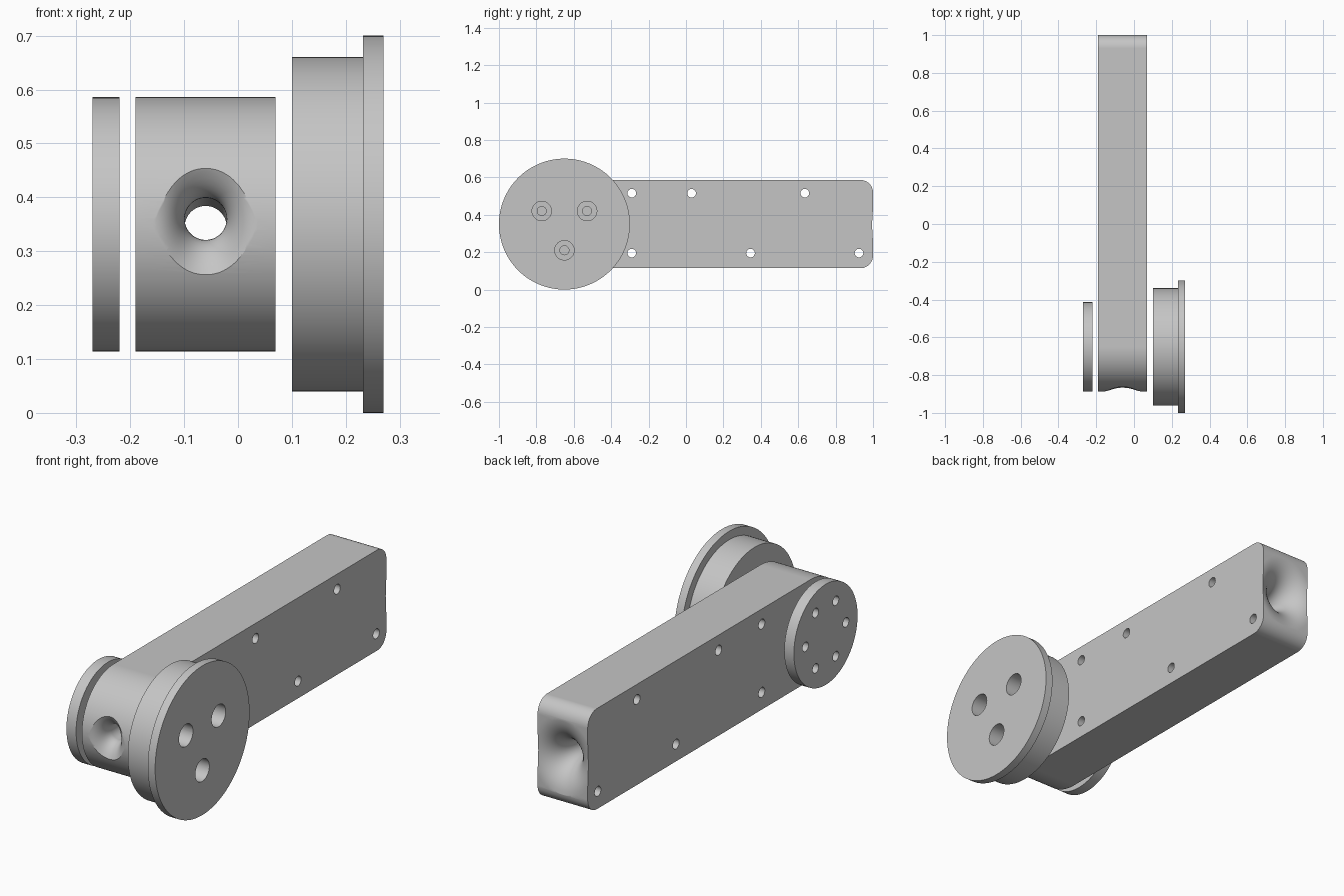
import bpy
import bmesh
from math import sin, cos, pi, radians

cube = bpy.data.objects.get("Cube")
if cube:
    bpy.data.objects.remove(cube, do_unlink=True)

GREY = (0.56, 0.56, 0.56, 1)
metal = bpy.data.materials.new("plain_grey")
metal.use_nodes = True
metal.diffuse_color = GREY
metal.node_tree.nodes["Principled BSDF"].inputs["Base Color"].default_value = GREY

PIVOT_Y, PIVOT_Z = -0.65, 0.35
ARM_R = 0.236
ARM_MID_X = -0.06


def loft(name, rings):
    """Closed solid skinned through rings of equal point count."""
    bm = bmesh.new()
    loops = [[bm.verts.new(p) for p in ring] for ring in rings]
    n = len(loops[0])
    for a, b in zip(loops, loops[1:]):
        for i in range(n):
            j = (i + 1) % n
            bm.faces.new((a[i], a[j], b[j], b[i]))
    bm.faces.new(loops[0])
    bm.faces.new(loops[-1])
    bmesh.ops.recalc_face_normals(bm, faces=bm.faces)
    mesh = bpy.data.meshes.new(name)
    bm.to_mesh(mesh)
    bm.free()
    mesh.materials.append(metal)
    obj = bpy.data.objects.new(name, mesh)
    bpy.context.collection.objects.link(obj)
    return obj


def turned(name, y, z, steps, n=96):
    """Round solid along x; steps are (x, radius) pairs."""
    return loft(name, [[(x, y + r * cos(2 * pi * i / n), z + r * sin(2 * pi * i / n))
                        for i in range(n)] for x, r in steps])


def activate(obj):
    bpy.ops.object.select_all(action="DESELECT")
    obj.select_set(True)
    bpy.context.view_layer.objects.active = obj


def cut(obj, cutters):
    activate(obj)
    for cutter in cutters:
        cutter.hide_render = True
        mod = obj.modifiers.new("cut", "BOOLEAN")
        mod.operation = "DIFFERENCE"
        mod.solver = "EXACT"
        mod.object = cutter
        bpy.ops.object.modifier_apply(modifier=mod.name)
        bpy.data.objects.remove(cutter, do_unlink=True)


def finish(obj):
    activate(obj)
    bpy.ops.object.shade_smooth_by_angle(angle=radians(30))
    mod = obj.modifiers.new("weighted_normals", "WEIGHTED_NORMAL")
    mod.keep_sharp = True


def arc(y, z, r, start, end, n):
    return [(y + r * cos(radians(start + (end - start) * i / n)),
             z + r * sin(radians(start + (end - start) * i / n))) for i in range(n + 1)]


# Arm: round front end, small rounded corners at the back
corner = 0.068
outline = arc(PIVOT_Y, PIVOT_Z, ARM_R, 90, 270, 64)
outline += arc(1 - corner, PIVOT_Z - ARM_R + corner, corner, -90, 0, 12)
outline += arc(1 - corner, PIVOT_Z + ARM_R - corner, corner, 0, 90, 12)
arm = loft("arm", [[(x, y, z) for y, z in outline] for x in (-0.19, 0.07)])

# Lengthwise bore with flared mouths
BORE_R = 0.039


def bore_ring(y, z, rx, rz, n=64):
    return [(ARM_MID_X + rx * cos(2 * pi * i / n), y, z + rz * sin(2 * pi * i / n))
            for i in range(n)]


def flare(y, inward, z, depth, grow_x, grow_z, steps=14):
    """Rings from the outside of a mouth down to the plain bore."""
    rings = [bore_ring(y - inward * 0.08, z, BORE_R + grow_x, BORE_R + grow_z)]
    for k in range(steps + 1):
        a = pi / 2 * (1 - k / steps)
        rings.append(bore_ring(y + inward * depth * (1 - sin(a)), z,
                               BORE_R + grow_x * (1 - cos(a)),
                               BORE_R + grow_z * (1 - cos(a))))
    return rings


front_mouth = flare(PIVOT_Y - ARM_R, 1, 0.36, 0.09, 0.06, 0.17)
back_mouth = flare(1, -1, 0.345, 0.16, 0.12, 0.15)
bore = loft("bore_cutter", front_mouth + back_mouth[::-1])

# Cross holes through the arm
holes = [(y, 0.515) for y in (-0.29, 0.03, 0.635)]
holes += [(y, 0.195) for y in (-0.29, 0.345, 0.925)]
cut(arm, [bore] + [turned("hole_cutter", y, z, [(-0.3, 0.023), (0.2, 0.023)], 32)
                   for y, z in holes])
finish(arm)

# Right side cover plate with six holes
cover = turned("cover_plate", PIVOT_Y, PIVOT_Z, [(-0.27, ARM_R), (-0.22, ARM_R)])
cut(cover, [turned("hole_cutter", PIVOT_Y + 0.15 * cos(k * pi / 3),
                   PIVOT_Z + 0.15 * sin(k * pi / 3),
                   [(-0.3, 0.022), (-0.2, 0.022)], 32) for k in range(6)])
finish(cover)

# Left side flanged hub with three counterbored holes
hub = turned("flanged_hub", PIVOT_Y, PIVOT_Z,
             [(0.1, 0.31), (0.232, 0.31), (0.232, 0.35), (0.27, 0.35)], 128)
cut(hub, [turned("counterbore_cutter", PIVOT_Y + 0.14 * cos(radians(a)),
                 PIVOT_Z + 0.14 * sin(radians(a)),
                 [(0.08, 0.024), (0.16, 0.024), (0.16, 0.052), (0.3, 0.052)], 40)
          for a in (30, 150, 270)])
finish(hub)
